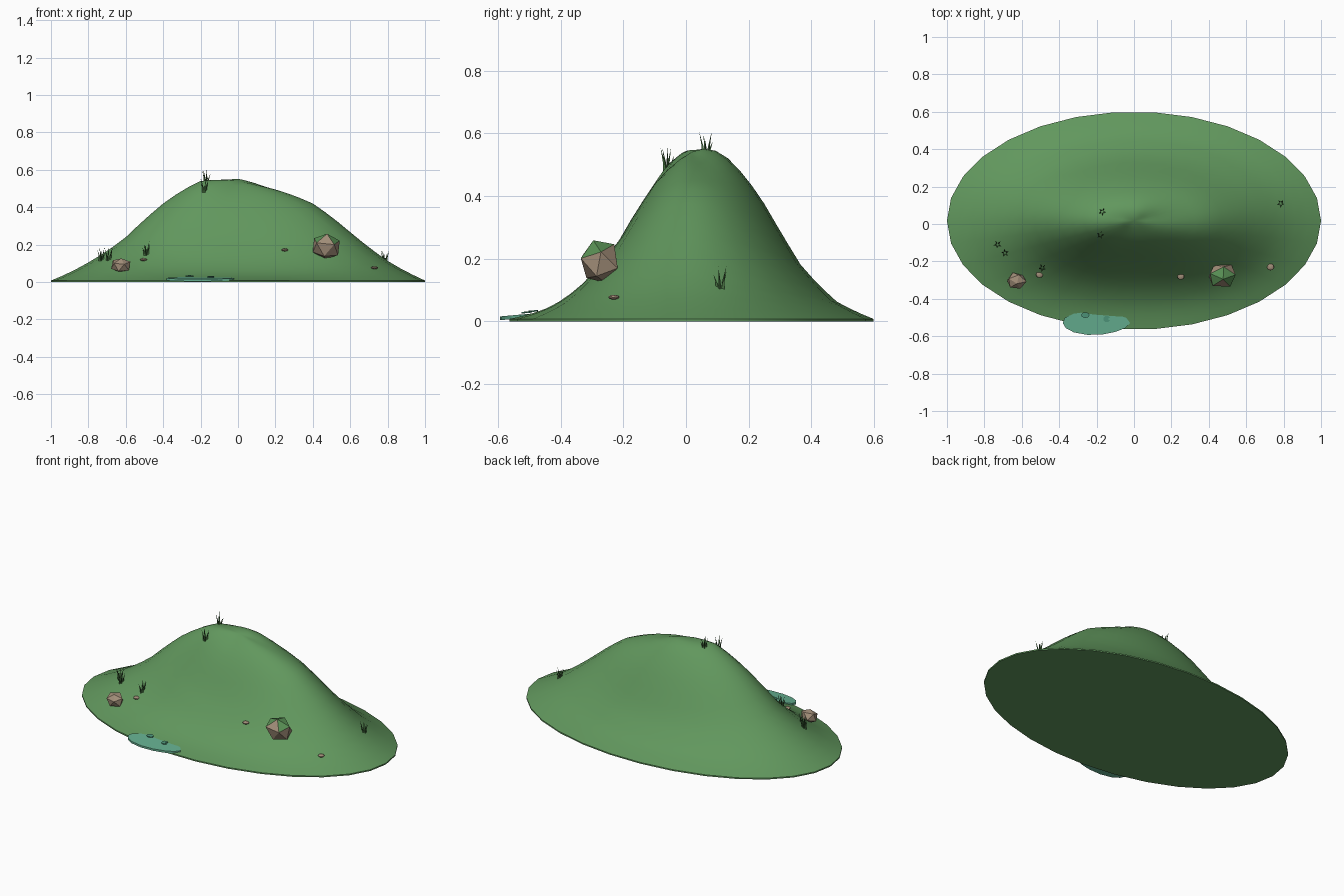
import bpy, bmesh, math, random
from mathutils import Vector, Matrix

cube = bpy.data.objects.get("Cube")
if cube:
    bpy.data.objects.remove(cube)
random.seed(4)


def material(name, r, g, b):
    mat = bpy.data.materials.new(name)
    mat.use_nodes = True
    mat.diffuse_color = (r, g, b, 1)
    mat.node_tree.nodes["Principled BSDF"].inputs["Base Color"].default_value = (r, g, b, 1)
    return mat


GRASS = material("hill green", .12, .31, .11)
BLADE = material("dark blade green", .06, .16, .05)
STONE = material("tan stone", .36, .27, .19)
MOSS = material("moss green", .1, .28, .09)
WATER = material("pond teal", .13, .43, .28)
PAD = material("lily pad green", .08, .31, .2)


def finish(name, bm, *mats):
    bmesh.ops.recalc_face_normals(bm, faces=bm.faces)
    mesh = bpy.data.meshes.new(name)
    bm.to_mesh(mesh)
    bm.free()
    for mat in mats:
        mesh.materials.append(mat)
    obj = bpy.data.objects.new(name, mesh)
    bpy.context.collection.objects.link(obj)
    return obj


# Hill heights from the crown to the rim, in tenths of the radius
RIGHT = (.54, .52, .495, .463, .42, .35, .267, .185, .113, .055, .008)
LEFT = (.54, .55, .54, .49, .42, .335, .24, .165, .105, .05, .008)
FRONT = (.54, .503, .44, .355, .255, .18, .118, .07, .04, .02, .008)
BACK = (.54, .556, .52, .46, .375, .275, .18, .115, .062, .032, .008)
DEPTH, MID_Y = .583, .0175


def sample(profile, r):
    i = min(int(r * 10), 9)
    t = r * 10 - i
    return profile[i] * (1 - t) + profile[i + 1] * t


def ground(x, y):
    v = (y - MID_Y) / DEPTH
    r = min(math.hypot(x, v), 1)
    w = x * x / max(x * x + v * v, 1e-9)
    return (sample(RIGHT if x > 0 else LEFT, r) * w
            + sample(BACK if v > 0 else FRONT, r) * (1 - w))


# Hill: concentric elliptical rings with a thin rim and flat underside
def build_hill():
    bm = bmesh.new()
    sides, steps = 30, 15
    crown = bm.verts.new((0, MID_Y, ground(0, MID_Y)))
    rings = []
    for k in range(1, steps + 2):
        r = min(k / steps, 1)
        ring = []
        for s in range(sides):
            a = math.tau * s / sides
            x, y = r * math.cos(a), MID_Y + DEPTH * r * math.sin(a)
            ring.append(bm.verts.new((x, y, ground(x, y) if k <= steps else 0)))
        rings.append(ring)
    for s in range(sides):
        t = (s + 1) % sides
        bm.faces.new((crown, rings[0][s], rings[0][t]))
        for inner, outer in zip(rings, rings[1:]):
            bm.faces.new((inner[s], outer[s], outer[t], inner[t]))
    bm.faces.new(rings[-1])
    hill = finish("hill", bm, GRASS)
    bpy.ops.object.select_all(action='DESELECT')
    hill.select_set(True)
    bpy.context.view_layer.objects.active = hill
    bpy.ops.object.shade_smooth_by_angle(angle=math.radians(30))


# Faceted stones, optionally with moss on faces that look up
def stone(name, centre, size, rough, mossy=False):
    bm = bmesh.new()
    bmesh.ops.create_icosphere(bm, subdivisions=1 if rough else 2, radius=1)
    turn = Matrix.Rotation(random.uniform(0, 1), 3, 'Z') @ Matrix.Rotation(.35, 3, 'X')
    for v in bm.verts:
        p = turn @ v.co * random.uniform(1 - rough, 1 + rough)
        p.z = max(p.z, -.9)
        v.co = Vector(centre) + Vector(a * b for a, b in zip(p, size))
    bm.normal_update()
    for f in bm.faces:
        f.material_index = int(mossy and f.normal.z > .6)
    finish(name, bm, STONE, MOSS)


# Tufts of thin three-sided blades leaning outwards
def tuft(name, x, y):
    bm = bmesh.new()
    start = random.uniform(0, math.tau)
    for i in range(5):
        a = start + math.tau * i / 5
        out = Vector((math.cos(a), math.sin(a), 0))
        root = Vector((x, y, ground(x, y) - .01)) + out * .009
        tip = root + out * .014 + Vector((0, 0, random.uniform(.045, .078)))
        base = [bm.verts.new(root + Vector((math.cos(a + b), math.sin(a + b), 0)) * .006)
                for b in (0, math.tau / 3, math.tau * 2 / 3)]
        middle = [bm.verts.new(v.co * .6 + tip * .4 + out * -.003) for v in base]
        top = bm.verts.new(tip)
        bm.faces.new(base)
        for j in range(3):
            k = (j + 1) % 3
            bm.faces.new((base[j], base[k], middle[k], middle[j]))
            bm.faces.new((middle[j], middle[k], top))
    finish(name, bm, BLADE)


# Thin discs that follow the gentle slope of the water
def water_height(y):
    return .016 + .09 * (y + .59)


def disc(name, x, y, rx, ry, lift, thick, mat, sides, wobble=0, notch=False):
    bm = bmesh.new()
    rim = []
    for i in range(sides):
        a = math.tau * i / sides
        r = .25 if notch and i == 0 else 1 + wobble * math.sin(3 * a + 1)
        px, py = x + rx * r * math.cos(a), y + ry * r * math.sin(a)
        rim.append(bm.verts.new((px, py, water_height(py) + lift)))
    face = bm.faces.new(rim)
    under = bmesh.ops.extrude_face_region(bm, geom=[face])["geom"]
    for v in under:
        if isinstance(v, bmesh.types.BMVert):
            v.co.z -= thick
    finish(name, bm, mat)


build_hill()
stone("large_boulder", (.47, -.275, .19), (.085, .066, .078), .1, True)
stone("small_boulder", (-.627, -.305, .09), (.053, .046, .042), .1)
for n, (x, y) in enumerate(((-.505, -.27), (.25, -.28), (.73, -.23))):
    stone(f"pebble_{n + 1}", (x, y, ground(x, y) + .004), (.019, .018, .008), 0)
for n, (x, y) in enumerate(((-.73, -.11), (-.69, -.155), (-.49, -.235),
                            (-.17, .065), (-.18, -.06), (.785, .11))):
    tuft(f"grass_tuft_{n + 1}", x, y)
disc("pond", -.207, -.53, .18, .062, 0, .012, WATER, 14, .04)
disc("lily_pad_left", -.145, -.508, .019, .017, .008, .005, PAD, 12, 0, True)
disc("lily_pad_right", -.26, -.487, .022, .015, .01, .005, PAD, 12)
